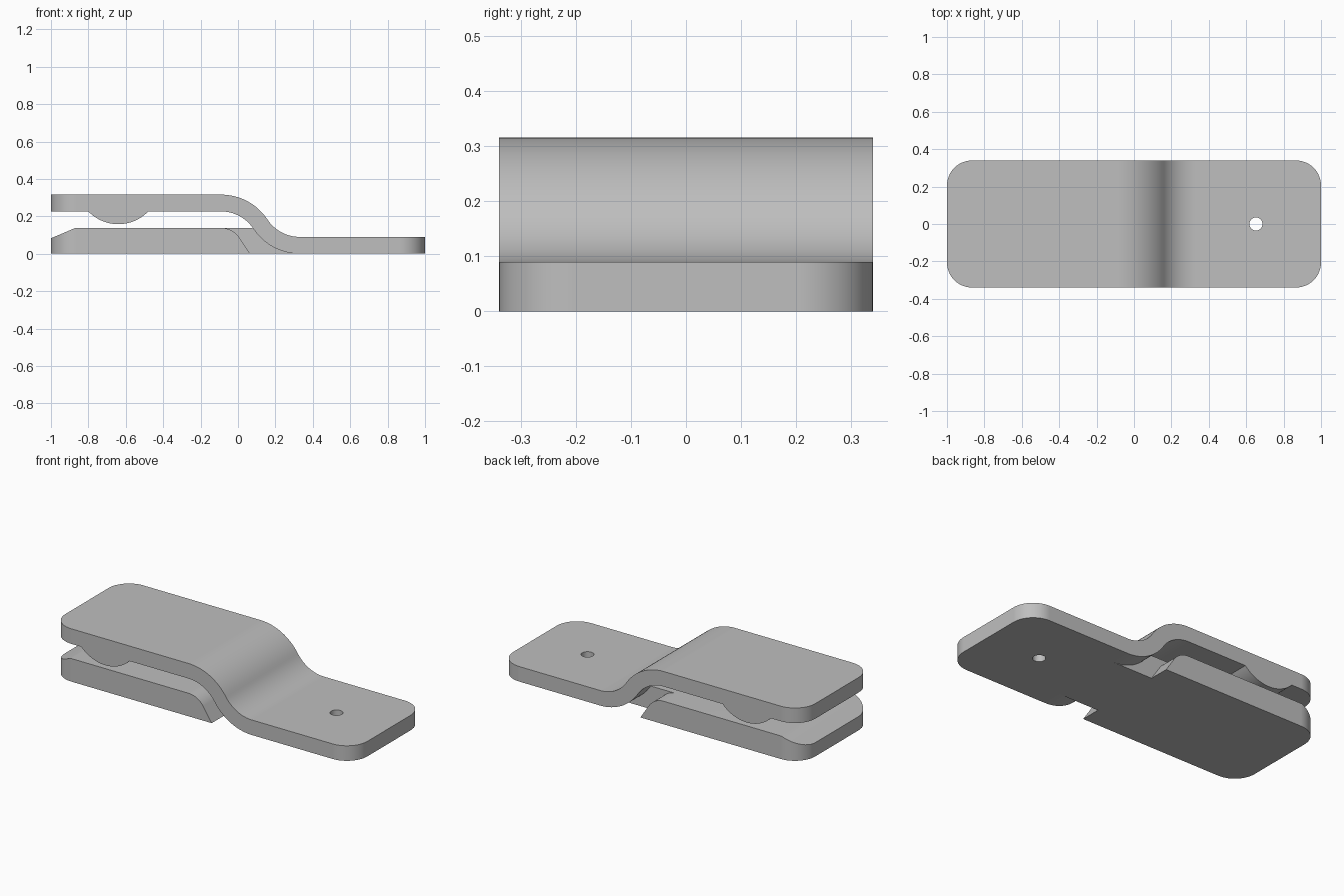
import bpy
import bmesh
from math import sin, cos, pi, radians, sqrt, asin, atan2

if "Cube" in bpy.data.objects:
    bpy.data.objects.remove(bpy.data.objects["Cube"], do_unlink=True)

HALF_W = 0.34      # half width of the clip
THICK = 0.09       # strip thickness
TOP = 0.316        # overall height
JAW = 0.138        # lower jaw height

grey = bpy.data.materials.new("plain grey")
grey.use_nodes = True
grey.diffuse_color = (0.52, 0.52, 0.52, 1)
grey.node_tree.nodes["Principled BSDF"].inputs["Base Color"].default_value = (0.52, 0.52, 0.52, 1)


def arc(cx, cz, r, start, end, n=16):
    """Points on an arc, angles in radians."""
    return [(cx + r * cos(start + (end - start) * i / n),
             cz + r * sin(start + (end - start) * i / n)) for i in range(n + 1)]


def prism(name, points, half, axis="y"):
    """Extrude a closed profile symmetrically along y or z."""
    bm = bmesh.new()
    if axis == "y":
        verts = [bm.verts.new((a, -half, b)) for a, b in points]
        step = (0, 2 * half, 0)
    else:
        verts = [bm.verts.new((a, b, -half)) for a, b in points]
        step = (0, 0, 2 * half)
    face = bm.faces.new(verts)
    out = bmesh.ops.extrude_face_region(bm, geom=[face])
    moved = [g for g in out["geom"] if isinstance(g, bmesh.types.BMVert)]
    bmesh.ops.translate(bm, verts=moved, vec=step)
    bmesh.ops.recalc_face_normals(bm, faces=bm.faces[:])
    mesh = bpy.data.meshes.new(name)
    bm.to_mesh(mesh)
    bm.free()
    mesh.materials.append(grey)
    obj = bpy.data.objects.new(name, mesh)
    bpy.context.collection.objects.link(obj)
    return obj


def cut(obj, cutter, operation):
    """Apply a boolean straight away."""
    mod = obj.modifiers.new("cut", "BOOLEAN")
    mod.operation = operation
    mod.solver = "EXACT"
    mod.object = cutter
    bpy.context.view_layer.update()
    graph = bpy.context.evaluated_depsgraph_get()
    mesh = bpy.data.meshes.new_from_object(obj.evaluated_get(graph))
    obj.modifiers.clear()
    obj.data = mesh


def smooth(obj):
    bpy.ops.object.select_all(action="DESELECT")
    obj.select_set(True)
    bpy.context.view_layer.objects.active = obj
    bpy.ops.object.shade_smooth_by_angle(angle=radians(30))
    mod = obj.modifiers.new("even shading", "WEIGHTED_NORMAL")
    mod.keep_sharp = True


# Cutters: rounded plan outline and screw hole
R = 0.135
outline = []
for k, (sx, sy) in enumerate([(1, 1), (-1, 1), (-1, -1), (1, -1)]):
    outline += arc(sx * (1 - R), sy * (HALF_W - R), R, k * pi / 2, (k + 1) * pi / 2, 12)
plan = prism("plan_cutter", outline, 1, "z")
hole = prism("hole_cutter", arc(0.652, 0, 0.035, 0, 2 * pi, 32)[:-1], 0.5, "z")
for helper in (plan, hole):
    helper.hide_render = True

# Upper strip with its S bend: two tangent arcs of equal middle radius
x0, x1 = -0.09, 0.33
drop = TOP - THICK
turn = 2 * atan2(drop, x1 - x0)
mid = (x1 - x0) / (2 * sin(turn))
outer, inner = mid + THICK / 2, mid - THICK / 2
z_up, z_low = TOP - outer, outer
upper = (arc(x0, z_up, outer, pi / 2, pi / 2 - turn)
         + arc(x1, z_low, inner, 1.5 * pi - turn, 1.5 * pi)[1:])
lower = (arc(x0, z_up, inner, pi / 2, pi / 2 - turn)
         + arc(x1, z_low, outer, 1.5 * pi - turn, 1.5 * pi)[1:])
strip = prism("bent_strip", [(-1.1, TOP)] + upper + [(1.1, THICK), (1.1, 0)]
              + lower[::-1] + [(-1.1, drop)], 0.5)
cut(strip, plan, "INTERSECT")
cut(strip, hole, "DIFFERENCE")
smooth(strip)

# Lower jaw with a chamfered mouth and a rounded, sloping back
jaw_r = 0.117
back = arc(x0, JAW - jaw_r, jaw_r, pi / 2, pi / 2 - turn)
bx, bz = back[-1]
tip = (bx + bz * cos(turn) / sin(turn), 0)
jaw = prism("lower_jaw", [(-1.1, 0), (-1.1, 0.04), (-0.87, JAW)] + back + [tip], 0.5)
cut(jaw, plan, "INTERSECT")
smooth(jaw)

# Narrower web joining the jaw to the strip
prism("joining_web", [(-0.12, 0), (0.33, 0), (0.3, 0.06), (0.1, JAW), (-0.12, JAW)], 0.22)

# Gripping ridge across the underside of the strip
chord, depth = 0.16, 0.068
rr = (chord ** 2 + depth ** 2) / (2 * depth)
half_angle = asin(chord / rr)
ridge = prism("grip_ridge", arc(-0.64, drop - depth + rr, rr,
              1.5 * pi - half_angle, 1.5 * pi + half_angle, 24), HALF_W)
# The ridge ends face inward
for poly in ridge.data.polygons:
    if abs(poly.normal.y) > 0.9:
        poly.flip()
smooth(ridge)

for helper in (plan, hole):
    bpy.data.objects.remove(helper, do_unlink=True)
